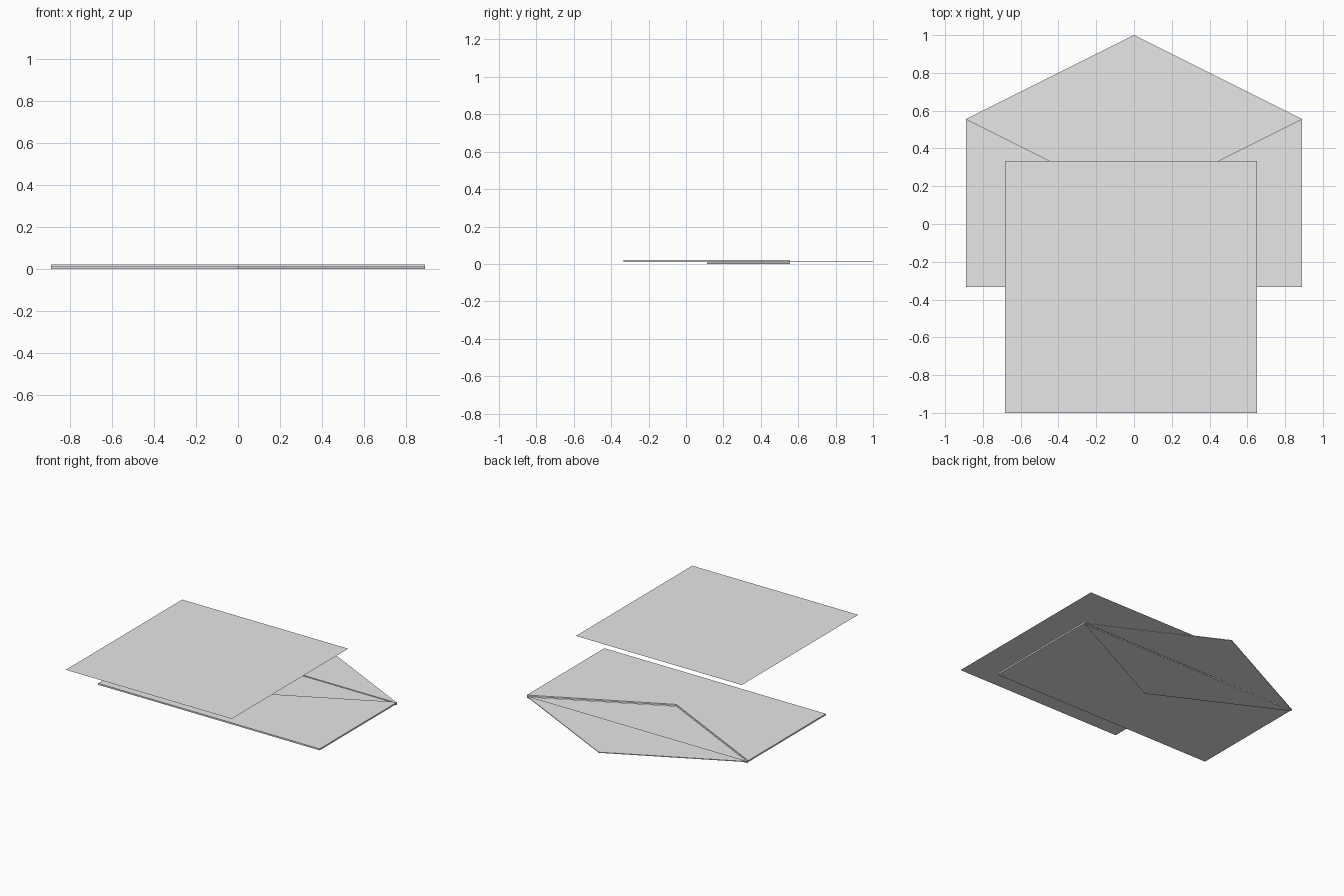
import bpy
import bmesh

if "Cube" in bpy.data.objects:
    bpy.data.objects.remove(bpy.data.objects["Cube"])

paper = bpy.data.materials.new("pale_grey_paper")
paper.diffuse_color = (0.8, 0.8, 0.8, 1)
paper.use_nodes = True
paper.node_tree.nodes["Principled BSDF"].inputs["Base Color"].default_value = paper.diffuse_color


def sheet(name, outlines, z, thickness=0.0):
    """Flat paper part from outlines, optionally extruded upwards."""
    bm = bmesh.new()
    for outline in outlines:
        bm.faces.new([bm.verts.new((x, y, z)) for x, y in outline])
    bmesh.ops.remove_doubles(bm, verts=bm.verts, dist=0.0001)
    if thickness:
        ext = bmesh.ops.extrude_face_region(bm, geom=bm.faces[:], use_keep_orig=True)
        top = [v for v in ext["geom"] if isinstance(v, bmesh.types.BMVert)]
        bmesh.ops.translate(bm, verts=top, vec=(0, 0, thickness))
        bmesh.ops.recalc_face_normals(bm, faces=bm.faces)
    mesh = bpy.data.meshes.new(name)
    bm.to_mesh(mesh)
    bm.free()
    mesh.materials.append(paper)
    obj = bpy.data.objects.new(name, mesh)
    bpy.context.collection.objects.link(obj)
    return obj


W = 0.889        # half width of the envelope
FRONT = -0.333   # bottom edge of the envelope
HINGE = 0.556    # flap fold line
NOTCH = 0.111    # lowest point of the V opening

# Envelope body with the V-shaped opening
sheet("envelope_body",
      [[(-W, FRONT), (W, FRONT), (W, HINGE), (0, NOTCH), (-W, HINGE)]], 0.010, 0.011)

# Lower panel seen through the opening
sheet("envelope_inner_panel", [[(-W, HINGE), (0, NOTCH), (W, HINGE)]], 0.0, 0.008)

# Open flap
sheet("envelope_flap", [[(-W, HINGE), (W, HINGE), (0, 1.0)]], 0.009, 0.005)

# Letter hovering above, with a fold line across its middle
L, R = -0.682, 0.65
sheet("letter",
      [[(L, y), (R, y), (R, y + 0.667), (L, y + 0.667)] for y in (-1.0, -0.333)], 0.429)
